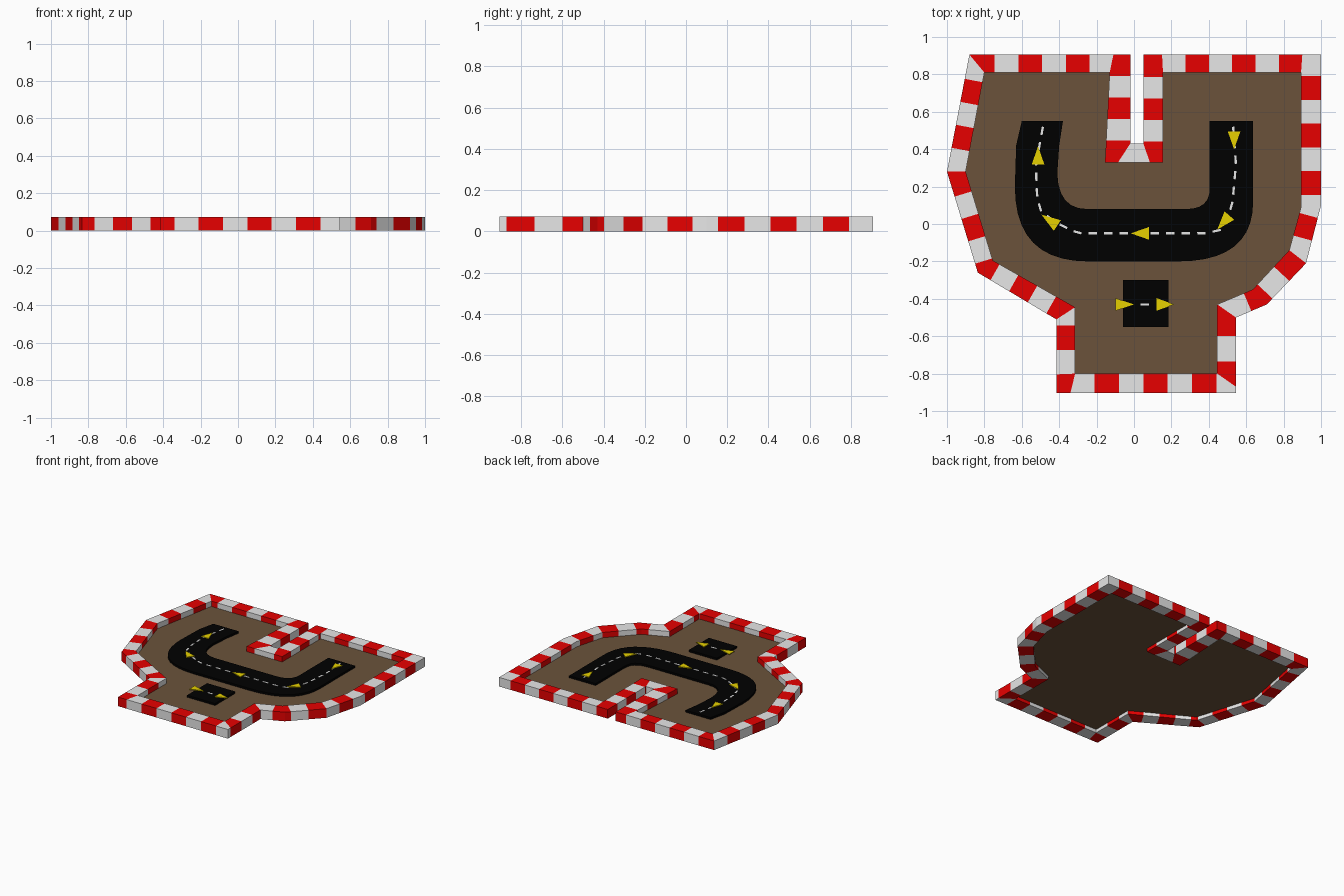
import bpy, bmesh
from mathutils import Vector

if "Cube" in bpy.data.objects:
    bpy.data.objects.remove(bpy.data.objects["Cube"])

WALL_H, FLOOR_Z, ROAD_Z, MARK_Z = 0.072, 0.030, 0.046, 0.050


def material(name, rgb):
    m = bpy.data.materials.new(name)
    m.diffuse_color = (*rgb, 1)
    m.use_nodes = True
    m.node_tree.nodes["Principled BSDF"].inputs["Base Color"].default_value = m.diffuse_color
    return m


RED = material("red paint", (0.8, 0.0, 0.0))
PALE = material("pale grey paint", (0.8, 0.8, 0.8))
EARTH = material("brown earth", (0.145, 0.086, 0.044))
TAR = material("black tarmac", (0.0, 0.0, 0.0))
YELLOW = material("yellow arrows", (0.8, 0.64, 0.0))
WHITE = material("white line", (0.82, 0.82, 0.82))


def finish(name, bm, mats):
    bmesh.ops.recalc_face_normals(bm, faces=bm.faces[:])
    me = bpy.data.meshes.new(name)
    bm.to_mesh(me)
    bm.free()
    for m in mats:
        me.materials.append(m)
    ob = bpy.data.objects.new(name, me)
    bpy.context.collection.objects.link(ob)
    return ob


def add_prism(bm, pts, z0, z1):
    low = [bm.verts.new((p[0], p[1], z0)) for p in pts]
    high = [bm.verts.new((p[0], p[1], z1)) for p in pts]
    bm.faces.new(low[::-1])
    bm.faces.new(high)
    n = len(pts)
    for i in range(n):
        j = (i + 1) % n
        bm.faces.new((low[i], low[j], high[j], high[i]))


def prisms(name, outlines, z0, z1, mat):
    bm = bmesh.new()
    for pts in outlines:
        add_prism(bm, pts, z0, z1)
    return finish(name, bm, [mat])


# Kerb corners: outer x, y, inner x, y, first stripe length, stripe step, first colour
KERB = [
    (-.88, .906, -.80, .81, .135, .127, "R"),
    (-.02, .906, -.13, .81, .02, .115, "R"),
    (-.02, .43, -.155, .33, .07, .17, "R"),
    (.05, .43, .155, .33, .11, .115, "R"),
    (.05, .906, .155, .81, .10, .125, "R"),
    (1.0, .906, .893, .81, .115, .127, "W"),
    (1.0, .10, .893, .09, .07, .125, "W"),
    (.92, -.21, .83, -.14, .13, .13, "R"),
    (.71, -.43, .635, -.35, .09, .13, "R"),
    (.545, -.50, .445, -.43, .10, .135, "R"),
    (.545, -.904, .445, -.80, .105, .13, "W"),
    (-.415, -.904, -.315, -.80, .10, .13, "R"),
    (-.415, -.51, -.315, -.445, .062, .116, "R"),
    (-.835, -.26, -.755, -.195, .05, .125, "R"),
    (-1.0, .28, -.90, .28, .13, .125, "W"),
]

# Striped kerb wall: each side is cut square across into stripes, mitred at corners
bm = bmesh.new()
for k, (ox, oy, ix, iy, first, step, col) in enumerate(KERB):
    nxt = KERB[(k + 1) % len(KERB)]
    outer = (Vector((ox, oy)), Vector(nxt[0:2]))
    inner = (Vector((ix, iy)), Vector(nxt[2:4]))
    # stripes are measured on the outer edge, except round the notch
    long, short = (inner, outer) if k in (1, 2, 3) else (outer, inner)
    ld, sd = long[1] - long[0], short[1] - short[0]
    cuts = [(long[0], short[0])]
    d = first
    while d < ld.length - 0.02:
        p = long[0] + ld.normalized() * d
        t = min(1, max(0, (p - short[0]).dot(sd) / sd.length_squared))
        cuts.append((p, short[0] + sd * t))
        d += step
    cuts.append((long[1], short[1]))
    for s, (a, b) in enumerate(zip(cuts, cuts[1:])):
        ring = [[bm.verts.new((q.x, q.y, z)) for q, z in
                 ((c[0], 0), (c[0], WALL_H), (c[1], WALL_H), (c[1], 0))] for c in (a, b)]
        for i in range(4):
            j = (i + 1) % 4
            f = bm.faces.new((ring[0][i], ring[0][j], ring[1][j], ring[1][i]))
            f.material_index = (s + (col == "W")) % 2
bmesh.ops.remove_doubles(bm, verts=bm.verts[:], dist=1e-4)
finish("striped_kerb", bm, [RED, PALE])

# Raised floor sheet inside the kerb
prisms("floor", [[r[2:4] for r in KERB]], FLOOR_Z - 0.003, FLOOR_Z, EARTH)


def bend(a, c, b, n):
    """Rounded corner from a to b pulled towards c."""
    a, c, b = Vector(a), Vector(c), Vector(b)
    return [a * (1 - t) ** 2 + c * 2 * t * (1 - t) + b * t * t
            for t in (i / n for i in range(n + 1))]


# U-shaped road
road = ([(-.38, .55), (-.60, .55), (-.63, .42)]
        + bend((-.637, .20), (-.637, -.2), (-.245, -.2), 10)
        + bend((.235, -.2), (.637, -.2), (.637, .12), 10)
        + [(.637, .55), (.405, .55)]
        + bend((.405, .19), (.405, .08), (.28, .08), 6)
        + bend((-.25, .08), (-.405, .08), (-.41, .27), 6)
        + [(-.40, .42)])
prisms("road", [road], FLOOR_Z - 0.001, ROAD_Z, TAR)

# Start pad
pad = [(-.06, -.55), (.185, -.55), (.185, -.30), (-.06, -.30)]
prisms("start_pad", [pad], FLOOR_Z - 0.001, ROAD_Z, TAR)


# Dashed centre line
def dash(a, b, w=0.006):
    n = (b - a).normalized().orthogonal() * w
    return [a - n, b - n, b + n, a + n]


path = [Vector(p) for p in (
    (-.487, .52), (-.524, .32), (-.52, .16), (-.50, .07), (-.42, .01), (-.30, -.05),
    (.38, -.05), (.47, -.03), (.525, .10), (.545, .32), (.53, .52))]


def along(d):
    for a, b in zip(path, path[1:]):
        length = (b - a).length
        if d <= length:
            return a + (b - a) * (d / length)
        d -= length
    return path[-1]


total = sum((b - a).length for a, b in zip(path, path[1:]))
dashes = [dash(along(i * .083), along(i * .083 + .045)) for i in range(int(total / .083) + 1)
          if i * .083 + .02 < total]
dashes.append(dash(Vector((.035, -.43)), Vector((.08, -.43))))
prisms("centre_line", dashes, ROAD_Z - 0.001, ROAD_Z + 0.002, WHITE)

# Direction arrows: tip and middle of base
arrows = []
for tx, ty, bx, by in [(-.513, .415, -.513, .318), (-.495, .05, -.41, -.008),
                       (-.017, -.05, .08, -.05), (.445, -.03, .51, .045),
                       (.535, .40, .535, .495), (0, -.43, -.10, -.43),
                       (.215, -.43, .12, -.43)]:
    tip, base = Vector((tx, ty)), Vector((bx, by))
    side = (tip - base).normalized().orthogonal() * 0.034
    arrows.append([tip, base + side, base - side])
prisms("direction_arrows", arrows, ROAD_Z, MARK_Z + 0.002, YELLOW)
